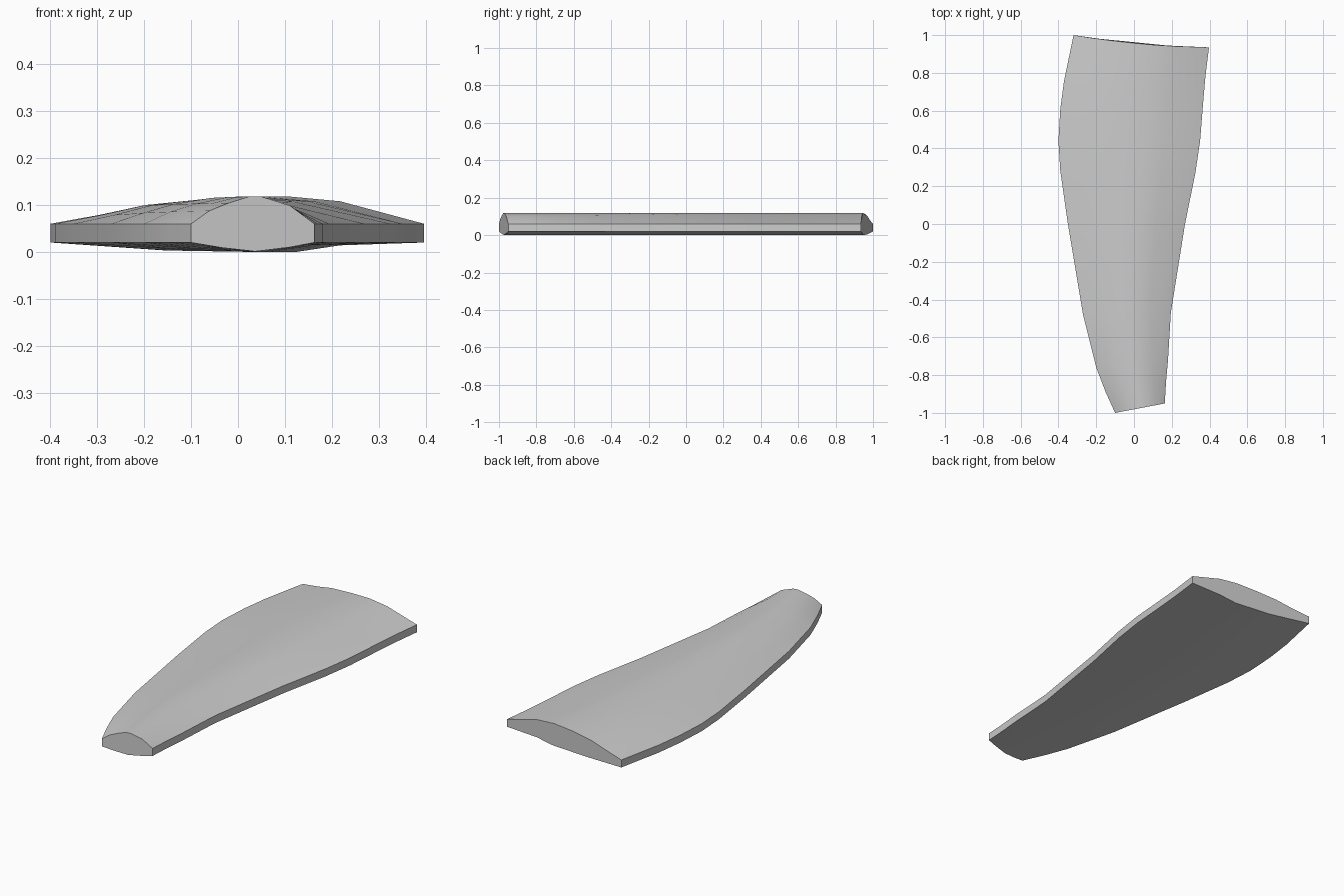
import bpy, bmesh

if "Cube" in bpy.data.objects:
    bpy.data.objects.remove(bpy.data.objects["Cube"])

# Plan outline: left x, left y, right x, right y for each station, front to back
STATIONS = [
    (-.10, -1.0, .163, -.95), (-.15, -.89, .17, -.83), (-.20, -.76, .18, -.72),
    (-.27, -.48, .195, -.47), (-.35, 0, .27, 0), (-.39, .28, .325, .27),
    (-.40, .44, .35, .44), (-.39, .61, .365, .63), (-.37, .76, .378, .78),
    (-.32, 1.0, .397, .935),
]

# Section heights (fraction across, z): narrow front end and wide back end
TOP_FRONT = [(0, .06), (.15, .088), (.30, .104), (.47, .118), (.57, .118), (.80, .099), (1, .06)]
TOP_BACK = [(0, .06), (.14, .079), (.27, .100), (.45, .113), (.60, .118), (.75, .108), (1, .06)]
LOW_FRONT = [(1, .02), (.80, .010), (.52, .001), (.25, .009), (0, .02)]
LOW_BACK = [(1, .02), (.75, .014), (.62, 0), (.33, .003), (0, .02)]


def mix(a, b, f):
    return a + (b - a) * f


# Loft the sections into one closed panel
bm = bmesh.new()
rings = []
for lx, ly, rx, ry in STATIONS:
    mid = (ly + ry) / 2
    blend = min(1, max(0, (mid + .975) / .9))
    bow = -.02 * max(0, (mid - .5) / .47)
    ring = []
    for (t0, z0), (t1, z1) in zip(TOP_FRONT + LOW_FRONT, TOP_BACK + LOW_BACK):
        t, z = mix(t0, t1, blend), mix(z0, z1, blend)
        y = mix(ly, ry, t) + bow * 4 * t * (1 - t) * .7
        ring.append(bm.verts.new((mix(lx, rx, t), y, z)))
    rings.append(ring)

n = len(rings[0])
for a, b in zip(rings, rings[1:]):
    for i in range(n):
        j = (i + 1) % n
        bm.faces.new((a[i], a[j], b[j], b[i]))

# End caps
bm.faces.new(rings[0])
bm.faces.new(rings[-1][::-1])
bmesh.ops.recalc_face_normals(bm, faces=bm.faces)

mesh = bpy.data.meshes.new("tapered_panel")
bm.to_mesh(mesh)
bm.free()
panel = bpy.data.objects.new("tapered_panel", mesh)
bpy.context.collection.objects.link(panel)
bpy.context.view_layer.objects.active = panel
panel.select_set(True)
bpy.ops.object.shade_smooth_by_angle(angle=.6)
